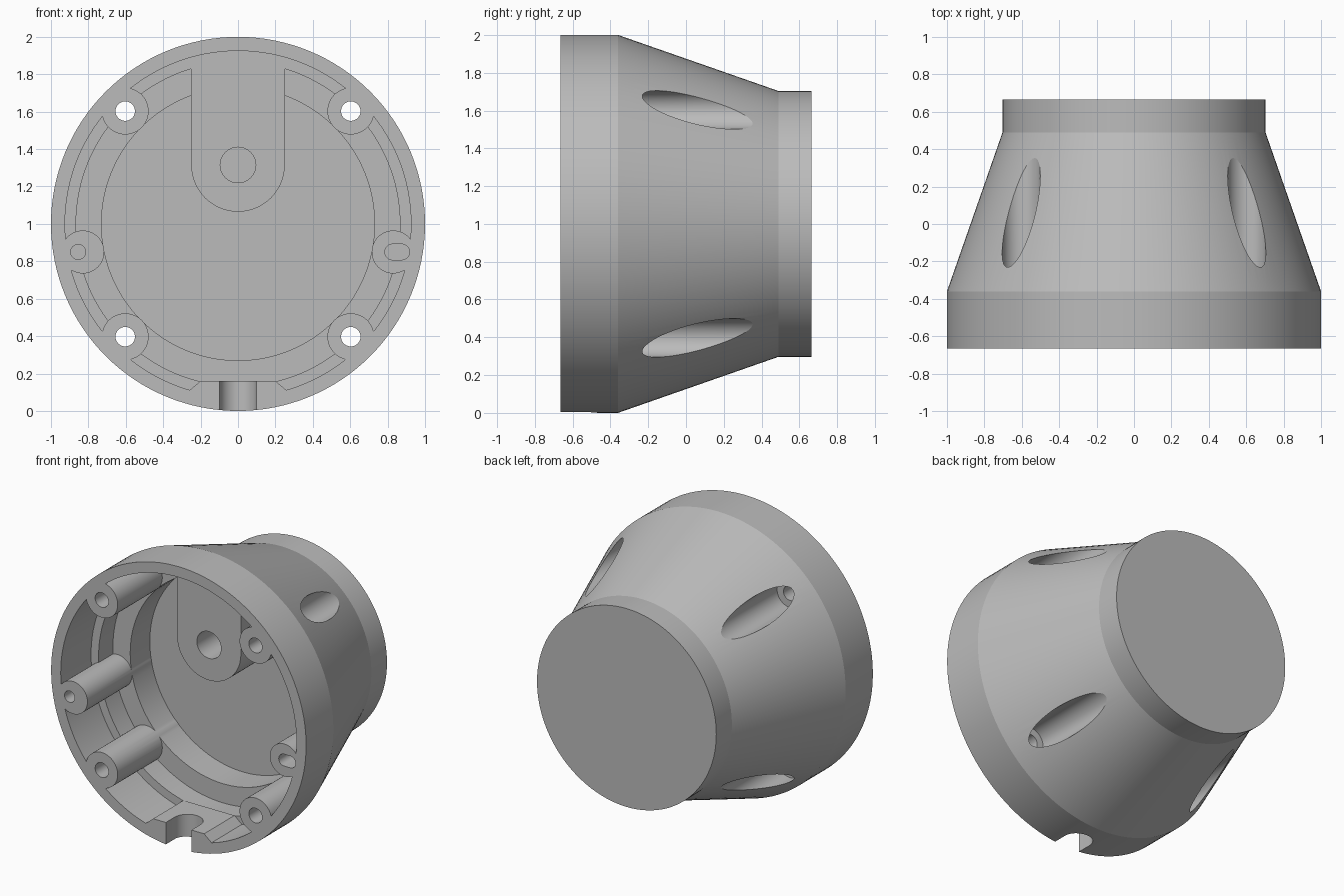
import bpy, bmesh
from math import pi, sin, cos
from mathutils import Vector

cube = bpy.data.objects.get("Cube")
if cube:
    bpy.data.objects.remove(cube, do_unlink=True)

FRONT = -0.665   # open rim plane
MID = 1.0        # height of the housing axis

grey = bpy.data.materials.new("matte_grey")
grey.use_nodes = True
colour = (0.5, 0.5, 0.5, 1)
grey.diffuse_color = colour
grey.node_tree.nodes["Principled BSDF"].inputs["Base Color"].default_value = colour


def finish(name, bm):
    bmesh.ops.recalc_face_normals(bm, faces=bm.faces)
    mesh = bpy.data.meshes.new(name)
    bm.to_mesh(mesh)
    bm.free()
    mesh.materials.append(grey)
    obj = bpy.data.objects.new(name, mesh)
    bpy.context.collection.objects.link(obj)
    return obj


def turned(name, profile, steps=128):
    """Solid of rings (radius, depth behind the rim) about the y axis."""
    bm = bmesh.new()
    rings = [[bm.verts.new((r * cos(2 * pi * i / steps), FRONT + d,
                            MID + r * sin(2 * pi * i / steps)))
              for i in range(steps)] for r, d in profile]
    for a, b in zip(rings, rings[1:]):
        for i in range(steps):
            j = (i + 1) % steps
            bm.faces.new((a[i], a[j], b[j], b[i]))
    bm.faces.new(rings[0])
    bm.faces.new(rings[-1])
    return finish(name, bm)


def prism(name, outline, start, end, upright=False):
    """Extrude an (x, z) outline in depth, or an (x, depth) outline upwards."""
    bm = bmesh.new()
    if upright:
        points = [(x, FRONT + d, start) for x, d in outline]
        push = Vector((0, 0, end - start))
    else:
        points = [(x, FRONT + start, z) for x, z in outline]
        push = Vector((0, end - start, 0))
    face = bm.faces.new([bm.verts.new(p) for p in points])
    out = bmesh.ops.extrude_face_region(bm, geom=[face])
    bmesh.ops.translate(bm, vec=push,
                        verts=[g for g in out["geom"] if isinstance(g, bmesh.types.BMVert)])
    return finish(name, bm)


def arc(x, y, r, a, b, steps=24):
    return [(x + r * cos(a + (b - a) * i / steps), y + r * sin(a + (b - a) * i / steps))
            for i in range(steps + 1)]


def disc(x, z, r, steps=48):
    return arc(x, z, r, 0, 2 * pi, steps)[:-1]


def cut(target, cutters):
    bpy.context.view_layer.objects.active = target
    for c in cutters:
        mod = target.modifiers.new("cut", "BOOLEAN")
        mod.operation = "DIFFERENCE"
        mod.solver = "EXACT"
        mod.object = c
        bpy.ops.object.modifier_apply(modifier=mod.name)
        bpy.data.objects.remove(c, do_unlink=True)


# Tapered outer shell and stepped inner cavity
housing = turned("housing", [(1, 0), (1, 0.305), (0.703, 1.155), (0.703, 1.33)])
cavity = turned("cavity_cutter", [(0.925, -0.05), (0.925, 0.34), (0.866, 0.34), (0.866, 0.5),
                                  (0.73, 0.5), (0.73, 0.72)])

# Material left standing inside the cavity: posts, boss and cable block
corners = [(x, MID + z) for x in (-0.603, 0.603) for z in (-0.603, 0.603)]
kept = [prism("screw_post", disc(x, z, 0.125), -0.1, 0.8) for x, z in corners]
kept += [prism("side_post", disc(x, 0.85, 0.115), -0.1, 0.8) for x in (-0.83, 0.83)]
kept.append(prism("boss", [(0.25, 2.1), (-0.25, 2.1)] + arc(0, 1.315, 0.25, pi, 2 * pi),
                  0.34, 0.8))
kept.append(prism("cable_block", [(-0.2, 0.16), (0.2, 0.16), (0.32, 0.06), (0.32, -0.1),
                                  (-0.32, -0.1), (-0.32, 0.06)], -0.1, 0.34))
cut(cavity, kept)

# Screw holes with head recesses from the back, blind holes, cable notch
cuts = [cavity]
for x, z in corners:
    cuts.append(prism("screw_hole", disc(x, z, 0.052), -0.1, 0.6))
    cuts.append(prism("head_recess", disc(x, z, 0.102), 0.36, 1.5))
cuts.append(prism("pin_hole", disc(-0.855, 0.85, 0.04), -0.1, 0.25))
cuts.append(prism("pin_slot", arc(0.875, 0.85, 0.042, -pi / 2, pi / 2)
                  + arc(0.827, 0.85, 0.042, pi / 2, 3 * pi / 2), -0.1, 0.25))
cuts.append(prism("boss_hole", disc(0, 1.315, 0.095), 0.2, 0.72))
cuts.append(prism("cable_notch", [(-0.1, -0.1), (0.1, -0.1)] + arc(0, 0.1, 0.1, 0, pi),
                  -0.2, 0.4, upright=True))
cut(housing, cuts)

bpy.ops.object.select_all(action="DESELECT")
housing.select_set(True)
bpy.context.view_layer.objects.active = housing
bpy.ops.object.shade_smooth_by_angle(angle=0.28)
